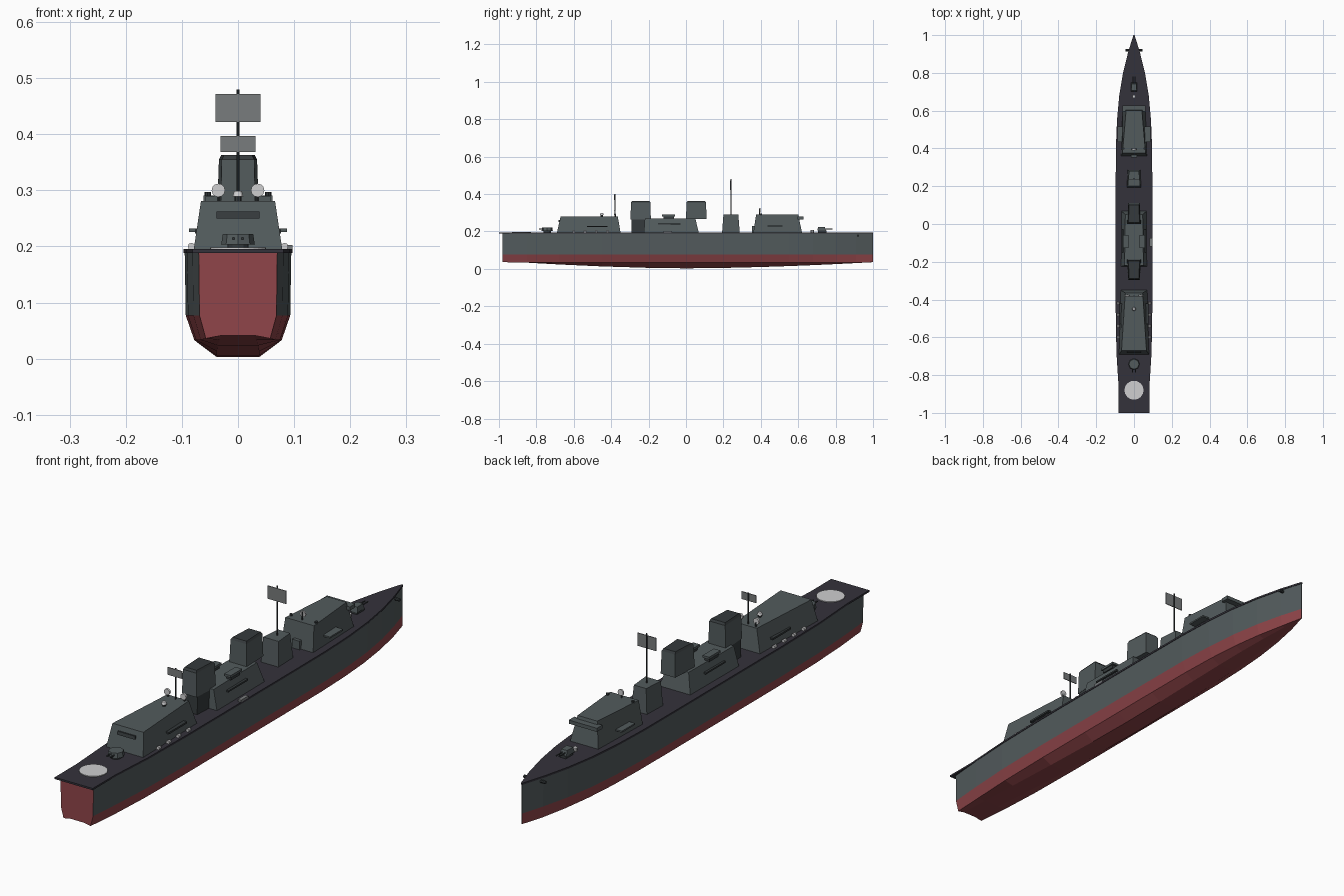
import bpy, bmesh, math
from mathutils import Matrix

if "Cube" in bpy.data.objects:
    bpy.data.objects.remove(bpy.data.objects["Cube"])


def material(name, r, g, b):
    m = bpy.data.materials.new(name)
    m.diffuse_color = (r, g, b, 1)
    m.use_nodes = True
    m.node_tree.nodes["Principled BSDF"].inputs["Base Color"].default_value = m.diffuse_color
    return m


GREY = material("hull grey", 0.085, 0.104, 0.108)
RED = material("bottom red", 0.28, 0.06, 0.068)
DECK = material("deck charcoal", 0.034, 0.032, 0.043)
DARK = material("dark fittings", 0.035, 0.042, 0.045)
PANEL = material("radar grey", 0.19, 0.2, 0.205)
WHITE = material("pale marking", 0.62, 0.62, 0.63)


def finish(name, bm, *mats):
    bmesh.ops.recalc_face_normals(bm, faces=bm.faces)
    me = bpy.data.meshes.new(name)
    bm.to_mesh(me)
    bm.free()
    for m in mats:
        me.materials.append(m)
    ob = bpy.data.objects.new(name, me)
    bpy.context.collection.objects.link(ob)
    return ob


def house(name, low, high, mat=GREY):
    """Tapered block; each level is (y0, y1, half width at y0, at y1, z)."""
    bm = bmesh.new()
    rings = []
    for y0, y1, w0, w1, z in (low, high):
        rings.append([bm.verts.new(p) for p in
                      ((-w0, y0, z), (w0, y0, z), (w1, y1, z), (-w1, y1, z))])
    a, b = rings
    bm.faces.new(a)
    bm.faces.new(b)
    for i in range(4):
        j = (i + 1) % 4
        bm.faces.new((a[i], a[j], b[j], b[i]))
    return finish(name, bm, mat)


def box(name, x0, x1, y0, y1, z0, z1, mat=GREY):
    ob = house(name, (y0, y1, 1, 1, z0), (y0, y1, 1, 1, z1), mat)
    for v in ob.data.vertices:
        v.co.x = x0 if v.co.x < 0 else x1
    return ob


def cyl(name, x, y, z, r, depth, mat, axis="Z", sides=12, r2=None):
    bm = bmesh.new()
    rot = {"Z": Matrix(), "Y": Matrix.Rotation(math.pi / 2, 4, "X"),
           "X": Matrix.Rotation(math.pi / 2, 4, "Y")}[axis]
    bmesh.ops.create_cone(bm, cap_ends=True, segments=sides, radius1=r,
                          radius2=r if r2 is None else r2, depth=depth,
                          matrix=Matrix.Translation((x, y, z)) @ rot)
    return finish(name, bm, mat)


# Hull: lofted chined sections, red below the waterline and on the transom
stations = [(-0.98, .070), (-.85, .081), (-.68, .091), (-.45, .095), (-.2, .095), (0, .095),
            (.2, .095), (.4, .094), (.55, .088), (.68, .076), (.8, .056), (.91, .029), (1, .001)]
bm = bmesh.new()
rings = []
for y, w in stations:
    keel = .003 + (.04 if y < 0 else .033) * abs(y) ** 1.7
    half = [(w * .4, keel), (w * .82, max(.033, min(keel, .036))), (w * .98, .077), (w, .19)]
    pts = [(-x, z) for x, z in reversed(half)] + half
    rings.append([bm.verts.new((x, y, z)) for x, z in pts])
for a, b in zip(rings, rings[1:]):
    for i in range(8):
        j = (i + 1) % 8
        bm.faces.new((a[i], a[j], b[j], b[i]))
bm.faces.new(rings[0])
bm.faces.new(rings[-1])
for f in bm.faces:
    c = f.calc_center_median()
    f.material_index = 1 if c.z < .078 or c.y < -.979 else 0
finish("hull", bm, GREY, RED)

# Deck plate overhanging the hull
outline = [(-1, .081), (-.87, .081)] + [(y, w + .002) for y, w in stations[2:]]
bm = bmesh.new()
plate = [bm.verts.new((w, y, .188)) for y, w in outline]
plate += [bm.verts.new((-w, y, .188)) for y, w in reversed(outline)]
face = bm.faces.new(plate)
up = bmesh.ops.extrude_face_region(bm, geom=[face])["geom"]
bmesh.ops.translate(bm, vec=(0, 0, .007), verts=[v for v in up if isinstance(v, bmesh.types.BMVert)])
finish("deck", bm, DECK)
cyl("landing_circle", 0, -.88, .196, .05, .004, WHITE, sides=32)

# Deckhouses
house("aft_house", (-.69, -.35, .079, .07, .194), (-.67, -.365, .066, .046, .281))
house("mid_house", (-.225, .068, .068, .066, .194), (-.22, .05, .05, .046, .27))
house("mast_house", (.193, .287, .037, .034, .194), (.2, .28, .033, .026, .29))
house("bridge_house", (.36, .62, .068, .06, .194), (.375, .6, .061, .042, .291))
box("bridge_visor", -.06, .06, .595, .628, .265, .279)
box("deck_locker", -.016, .016, .352, .374, .194, .228)

# Funnels
house("aft_funnel_base", (-.292, -.22, .03, .034, .194), (-.29, -.2, .031, .034, .266), DARK)
house("aft_funnel", (-.297, -.188, .031, .037, .264), (-.294, -.19, .029, .034, .355))
house("aft_funnel_cap", (-.294, -.19, .029, .034, .355), (-.288, -.196, .025, .03, .363), DARK)
house("fore_funnel", (0, .11, .037, .031, .268), (.003, .107, .034, .029, .355))
house("fore_funnel_cap", (.003, .107, .034, .029, .355), (.009, .101, .03, .025, .363), DARK)

# Windows on the aft house end
house("aft_windows", (-.683, -.67, .038, .038, .25), (-.680, -.67, .038, .038, .262), DARK)

# Paired side fittings
for s, side in ((-1, "left"), (1, "right")):
    def pair(name, a, b, *rest):
        box(f"{side}_{name}", min(s * a, s * b), max(s * a, s * b), *rest)
    pair("bridge_wing", .055, .087, .435, .515, .226, .232, GREY)
    pair("aft_window_strip", .055, .077, -.53, -.42, .223, .230, DARK)
    pair("boat_cradle", .034, .054, -.12, -.065, .268, .281, DARK)
    pair("boat_cover", .03, .058, -.127, -.058, .281, .29, GREY)
    pair("mid_side_slab", .045, .064, -.15, -.03, .236, .242, DARK)
    for i in range(4):
        cyl(f"{side}_life_raft_{i + 1}", s * .083, -.42 - .06 * i, .2, .0065, .014, WHITE, "Y", 8)
    cyl(f"{side}_dish", s * .035, -.38, .3, .012, .008, WHITE, "Y", 12)
    cyl(f"{side}_dish_post", s * .035, -.376, .287, .003, .018, DARK, sides=6)
    cyl(f"{side}_anchor", s * .036, .92, .178, .006, .02, DARK, "X", 8)
    cyl(f"{side}_light_mount", s * .054, .4, .291, .006, .012, DARK, sides=8)
box("deck_crate", .083, .097, -.12, -.075, .194, .203, PANEL)

# Masts with flat radar panels
for name, y, z0, z1, w, p0, p1 in (("fore", .24, .285, .48, .04, .422, .472),
                                   ("aft", -.38, .278, .40, .031, .368, .397)):
    cyl(f"{name}_mast", 0, y, (z0 + z1) / 2, .0028, z1 - z0, DARK, sides=8)
    box(f"{name}_radar", -w, w, y - .004, y - .001, p0, p1, PANEL)

# Centre-line sensors
cyl("bridge_dish_post", 0, .392, .302, .0025, .04, DARK, sides=6)
cyl("bridge_dish", 0, .396, .313, .012, .006, WHITE, "Y", 12)
cyl("aft_sensor_post", 0, -.45, .284, .006, .012, DARK, sides=8)
cyl("aft_sensor", 0, -.45, .294, .01, .01, WHITE, sides=10, r2=.007)
cyl("foredeck_capstan", 0, .675, .201, .009, .014, WHITE, sides=10)

# Gun mounts facing outward
cyl("aft_gun_base", 0, -.742, .199, .019, .012, DARK, sides=12)
cyl("aft_gun_turret", 0, -.742, .213, .03, .019, GREY, sides=8, r2=.027)
house("fore_gun_base", (.705, .75, .013, .013, .194), (.705, .75, .013, .013, .205), DARK)
house("fore_gun_turret", (.702, .748, .017, .015, .204), (.706, .742, .014, .012, .224))
for s, side in ((-1, "left"), (1, "right")):
    cyl(f"aft_gun_{side}_barrel", s * .008, -.772, .214, .003, .03, DARK, "Y", 6)
    cyl(f"fore_gun_{side}_barrel", s * .006, .762, .214, .0025, .04, DARK, "Y", 6)
